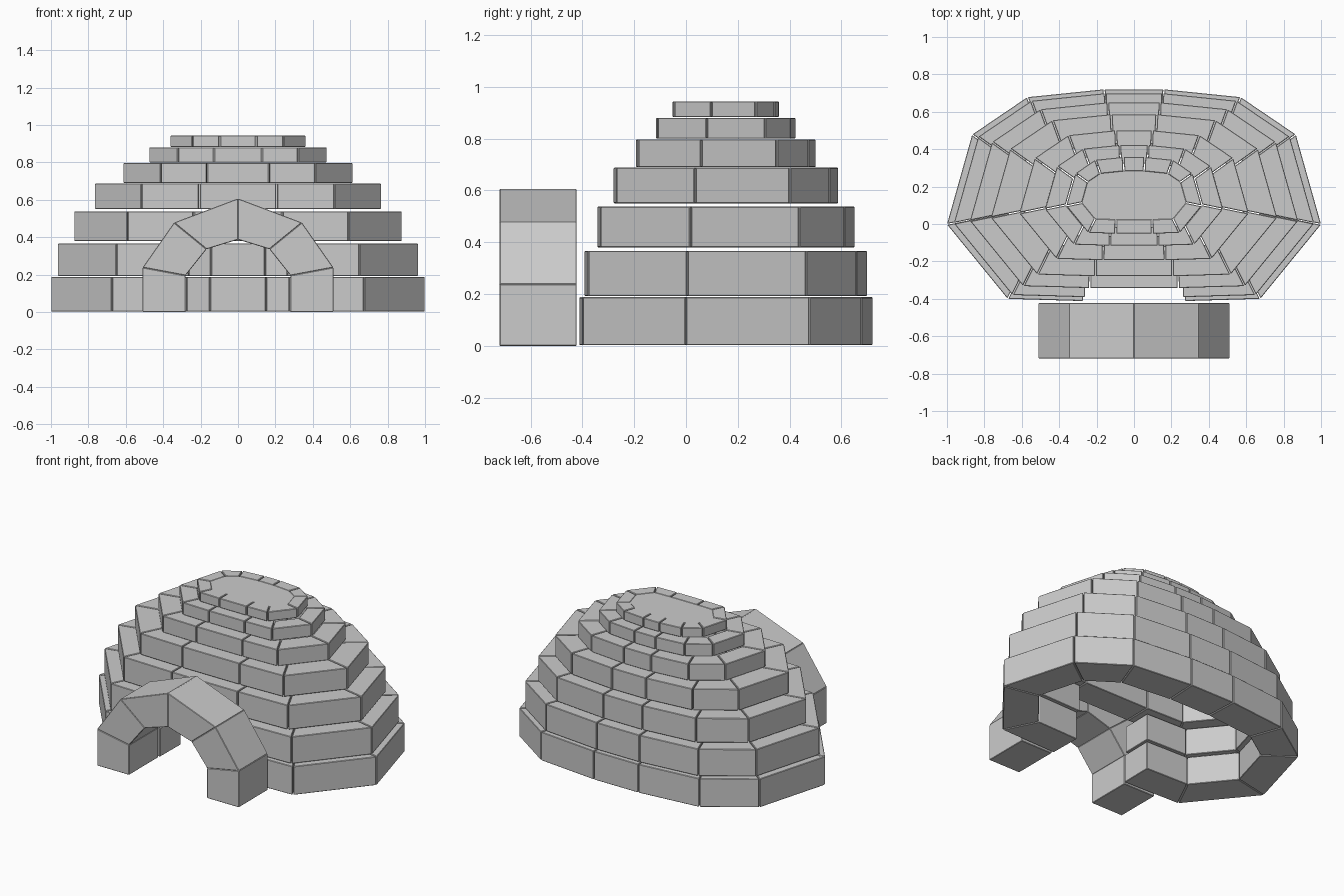
import bpy, bmesh
from mathutils import Vector

if "Cube" in bpy.data.objects:
    bpy.data.objects.remove(bpy.data.objects["Cube"])

CENTRE_Y = 0.153
# right half of the wall outline, front to back, around the dome centre
HALF = [(0.27, -0.565), (0.675, -0.553), (1.0, -0.155),
        (0.865, 0.325), (0.57, 0.525), (0.16, 0.567)]
OUTER = [Vector(p) for p in HALF] + [Vector((-x, y)) for x, y in reversed(HALF)]
N = len(OUTER)
THICK = 0.21
GAP = 0.003


def inset(points, t):
    """Mitred inward offset of a counter-clockwise outline."""
    out = []
    for i, p in enumerate(points):
        a = (p - points[i - 1]).normalized()
        b = (points[(i + 1) % len(points)] - p).normalized()
        na, nb = Vector((-a.y, a.x)), Vector((-b.y, b.x))
        out.append(p + (na + nb) * (t / (1 + na.dot(nb))))
    return out


INNER = inset(OUTER, THICK)


def prism(name, base, offset, bevel=0.003):
    """Extrude a flat polygon along an offset vector."""
    bm = bmesh.new()
    off = Vector(offset)
    lo = [bm.verts.new(p) for p in base]
    hi = [bm.verts.new(Vector(p) + off) for p in base]
    bm.faces.new(lo)
    bm.faces.new(hi)
    for i in range(len(lo)):
        j = (i + 1) % len(lo)
        bm.faces.new((lo[i], lo[j], hi[j], hi[i]))
    bmesh.ops.recalc_face_normals(bm, faces=bm.faces)
    me = bpy.data.meshes.new(name)
    bm.to_mesh(me)
    bm.free()
    ob = bpy.data.objects.new(name, me)
    bpy.context.collection.objects.link(ob)
    if bevel:
        mod = ob.modifiers.new("edge", "BEVEL")
        mod.width = bevel
        mod.segments = 1
    return ob


# dome courses: bottom, top, scale
COURSES = [(0.003, 0.188, 1.0), (0.192, 0.367, 0.963), (0.38, 0.538, 0.877),
           (0.55, 0.688, 0.765), (0.690, 0.797, 0.613), (0.80, 0.880, 0.476),
           (0.883, 0.944, 0.362)]

for c, (z0, z1, s) in enumerate(COURSES):
    for i in range(N):
        j = (i + 1) % N
        if c < 2 and i == N - 1:      # doorway in the two lowest courses
            continue
        d = (OUTER[j] - OUTER[i]).normalized() * (GAP / s)
        quad = [OUTER[i] + d, OUTER[j] - d, INNER[j] - d, INNER[i] + d]
        base = [(p.x * s, p.y * s + CENTRE_Y, z0) for p in quad]
        prism(f"dome_block_{c + 1}_{i + 1}", base, (0, 0, z1 - z0))

# cap closing the top course
z0, z1, s = COURSES[-1]
prism("roof_cap", [(p.x * s, p.y * s + CENTRE_Y, z0) for p in INNER],
      (0, 0, z1 - z0 - 0.002), 0)

# entrance arch blocks
ARCH_OUT = [(0.51, 0.0), (0.51, 0.238), (0.342, 0.478), (0.0, 0.607)]
ARCH_IN = [(0.28, 0.0), (0.28, 0.195), (0.168, 0.336), (0.0, 0.387)]
for side, label in ((1, "right"), (-1, "left")):
    for k in range(3):
        quad = [ARCH_OUT[k], ARCH_OUT[k + 1], ARCH_IN[k + 1], ARCH_IN[k]]
        prism(f"arch_block_{label}_{k + 1}",
              [(side * x, -0.72, z) for x, z in quad], (0, 0.298, 0))
